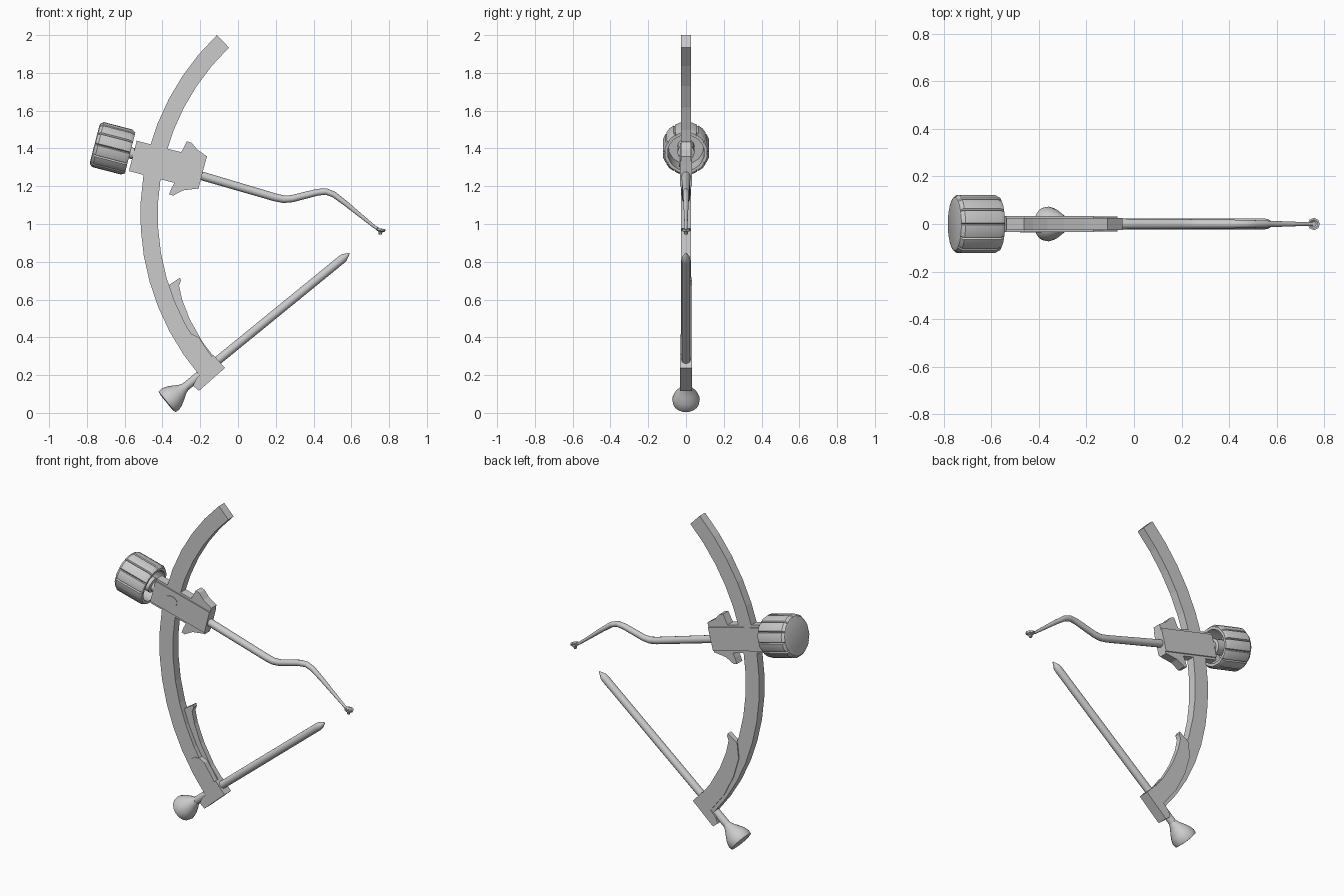
import bpy, bmesh
from math import sin, cos, pi, radians
from mathutils import Vector

if "Cube" in bpy.data.objects:
    bpy.data.objects.remove(bpy.data.objects["Cube"])


def finish(name, bm, smooth=True):
    bmesh.ops.recalc_face_normals(bm, faces=bm.faces)
    mesh = bpy.data.meshes.new(name)
    bm.to_mesh(mesh)
    bm.free()
    ob = bpy.data.objects.new(name, mesh)
    bpy.context.collection.objects.link(ob)
    if smooth:
        bpy.ops.object.select_all(action='DESELECT')
        ob.select_set(True)
        bpy.context.view_layer.objects.active = ob
        bpy.ops.object.shade_smooth_by_angle(angle=radians(35))
    return ob


def skin(name, rings, smooth=True):
    """Bridge a list of equal-length point rings and cap both ends."""
    bm = bmesh.new()
    vs = [[bm.verts.new(p) for p in r] for r in rings]
    n = len(vs[0])
    for a, b in zip(vs, vs[1:]):
        for i in range(n):
            j = (i + 1) % n
            bm.faces.new((a[i], a[j], b[j], b[i]))
    bm.faces.new(vs[0])
    bm.faces.new(vs[-1])
    return finish(name, bm, smooth)


def prism(name, pts, y0, y1):
    """Extrude an x-z outline along y."""
    return skin(name, [[(x, y, z) for x, z in pts] for y in (y0, y1)], False)


def ring(c, d, radii):
    """Ring round axis d (in the x-z plane), one radius per (angle, r)."""
    up = Vector((-d.z, 0, d.x))
    side = Vector((0, 1, 0))
    return [c + (up * cos(a) + side * sin(a)) * r for a, r in radii]


def circle(r, n=12):
    return [(2 * pi * i / n, r) for i in range(n)]


def lathe(name, origin, d, profile, n=12):
    return skin(name, [ring(origin + d * t, d, circle(r, n)) for t, r in profile])


def tube(name, path):
    pts = [Vector((x, 0, z)) for x, z, r in path]
    rings = []
    for i, p in enumerate(pts):
        d = (pts[min(i + 1, len(pts) - 1)] - pts[max(i - 1, 0)]).normalized()
        rings.append(ring(p, d, circle(path[i][2])))
    return skin(name, rings)


def arc(r, a0, a1, n):
    return [(0.80 + r * cos(radians(a0 + (a1 - a0) * i / n)),
             1.05 + r * sin(radians(a0 + (a1 - a0) * i / n))) for i in range(n + 1)]


# Curved main bar
prism("curved_bar", arc(1.317, 133.8, 220.5, 14) + arc(1.225, 220.5, 133.8, 14),
      -0.026, 0.026)

# Stop plate behind the lower end, with a pointed tab
prism("stop_plate", [(-.37, .674), (-.307, .716), (-.302, .70), (-.312, .674),
                     (-.296, .60), (-.254, .493), (-.185, .371), (-.111, .276),
                     (-.185, .207), (-.28, .33), (-.345, .46), (-.38, .58)],
      0.0, 0.032)

# Clip plate on the front of the lower end
prism("clip_plate", [(-.307, .355), (-.291, .403), (-.27, .415), (-.24, .416),
                     (-.206, .398), (-.127, .281), (-.185, .207)], -0.032, 0.0)

# Clamp block holding the straight rod
prism("clamp_block", [(-.132, .308), (-.069, .238), (-.206, .117), (-.238, .143),
                      (-.222, .18), (-.185, .217)], -0.032, 0.032)

# Straight rod with bell-shaped end knob
rod_dir = Vector((.775, 0, .632)).normalized()
rod_start = Vector((-.376, 0, .058))
lathe("straight_rod", rod_start, rod_dir,
      [(.08, .023), (1.19, .023), (1.21, .021), (1.24, .006), (1.247, .002)])
lathe("bell_knob", rod_start, rod_dir,
      [(-.004, .045), (0, .070), (.022, .073), (.05, .064), (.08, .047),
       (.105, .031), (.125, .023)], 20)

# Slider body around the curved bar
axis = Vector((cos(radians(14.5)), 0, -sin(radians(14.5))))
perp = Vector((-axis.z, 0, axis.x))
centre = Vector((-.373, 0, 1.313))


def slab(name, length, height, y):
    pts = [centre + axis * (length * a) + perp * (height * b)
           for a, b in ((-1, -1), (1, -1), (1, 1), (-1, 1))]
    prism(name, [(p.x, p.z) for p in pts], -y, y)


slab("slider_core", .19, .083, .026)
slab("slider_side_plates", .19, .070, .033)

# Round button on the front of the slider
pin = [(-.435 + .045 * cos(2 * pi * i / 16), 1.333 + .032 * sin(2 * pi * i / 16))
       for i in range(16)]
prism("slider_button", pin, -.036, 0)

# Wing grips at the inner end of the slider
prism("wing_grip", [(-.302, 1.379), (-.29, 1.40), (-.27, 1.438), (-.245, 1.43),
                    (-.217, 1.395), (-.164, 1.358), (-.212, 1.188), (-.291, 1.178),
                    (-.344, 1.15), (-.365, 1.157), (-.352, 1.19), (-.333, 1.225)],
      -.026, .026)

# Ribbed, hollow adjusting knob
knob_start = Vector((-.755, 0, 1.424))
ribs = 12


def ribbed(outer, groove):
    out = []
    for i in range(ribs):
        for f, r in ((0, groove), (.08, outer), (.5, outer * 1.015), (.92, outer)):
            out.append((2 * pi * (i + f) / ribs, r))
    return out


knob = [(-.004, .100, .100), (0, .112, .108), (.015, .123, .115), (.17, .123, .115),
        (.19, .112, .108), (.19, .096, .096), (.06, .092, .092)]
skin("adjusting_knob", [ring(knob_start + axis * t, axis, ribbed(o, g))
                        for t, o, g in knob])

# Threaded neck between knob and slider
lathe("knob_neck", knob_start, axis,
      [(.05, .045), (.185, .045), (.19, .03), (.26, .03)], 16)

# Bent probe arm, tapering towards the tip
tube("probe_arm", [(-.21, 1.26, .023), (.196, 1.141, .021), (.243, 1.131, .020),
                   (.286, 1.134, .019), (.42, 1.168, .018), (.466, 1.172, .017),
                   (.508, 1.156, .016), (.571, 1.108, .0135), (.72, .987, .008),
                   (.75, .968, .008)])

# Small flanged tip cup and its peg
tip_dir = Vector((.17, 0, -1)).normalized() * 1.0
tip_dir = Vector((-.17, 0, -1)).normalized()
lathe("tip_cup", Vector((.757, 0, .976)), tip_dir,
      [(.006, .011), (0, .018), (0, .026), (.012, .024), (.018, .011), (.032, .009)], 8)
